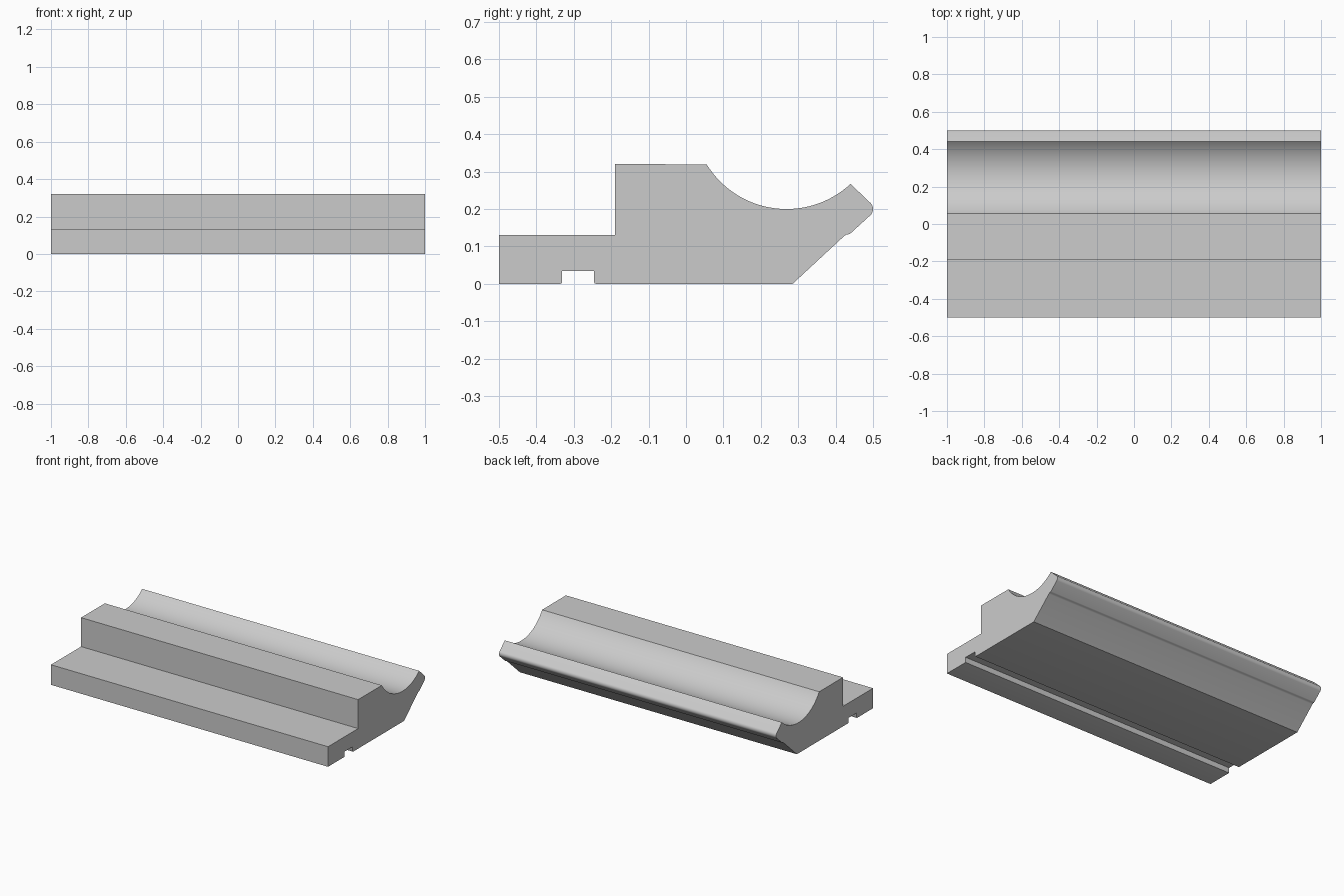
import bpy, bmesh
from math import sin, cos, radians, atan2, degrees

cube = bpy.data.objects.get("Cube")
if cube:
    bpy.data.objects.remove(cube, do_unlink=True)

grey = bpy.data.materials.new("plain grey")
grey.use_nodes = True
colour = (0.6, 0.6, 0.6, 1)
grey.diffuse_color = colour
grey.node_tree.nodes["Principled BSDF"].inputs["Base Color"].default_value = colour


def arc(cy, cz, r, start, end, steps):
    """Points along an arc in the y-z plane, angles in degrees."""
    angles = [radians(start + (end - start) * i / steps) for i in range(steps + 1)]
    return [(cy + r * cos(a), cz + r * sin(a)) for a in angles]


# Stepped base and block
profile = [(-0.5, 0), (-0.5, 0.131), (-0.19, 0.131), (-0.19, 0.32)]
# Concave cove
cy, cz, r = 0.269, 0.451, 0.251
a0 = degrees(atan2(0.32 - cz, 0.056 - cy)) + 360
a1 = degrees(atan2(0.267 - cz, 0.44 - cy)) + 360
profile += arc(cy, cz, r, a0, a1, 32)
# Rounded nose
profile += arc(0.477, 0.2, 0.023, 42, -45, 10)
# Small ledge under the nose and sloping back
profile += [(0.441, 0.136), (0.437, 0.133), (0.429, 0.132), (0.422, 0.127), (0.285, 0)]
# Underside groove with eased edges
profile += [(-0.24, 0), (-0.244, 0.001), (-0.246, 0.005), (-0.246, 0.034),
            (-0.331, 0.034), (-0.331, 0.005), (-0.333, 0.001), (-0.337, 0)]

# Extrude the cross-section along the length
bm = bmesh.new()
end = bm.faces.new([bm.verts.new((-1, y, z)) for y, z in profile])
result = bmesh.ops.extrude_face_region(bm, geom=[end])
moved = [v for v in result["geom"] if isinstance(v, bmesh.types.BMVert)]
bmesh.ops.translate(bm, verts=moved, vec=(2, 0, 0))
bmesh.ops.recalc_face_normals(bm, faces=bm.faces)
mesh = bpy.data.meshes.new("cove_moulding")
bm.to_mesh(mesh)
bm.free()
mesh.materials.append(grey)

moulding = bpy.data.objects.new("cove_moulding", mesh)
bpy.context.collection.objects.link(moulding)
bpy.ops.object.select_all(action="DESELECT")
moulding.select_set(True)
bpy.context.view_layer.objects.active = moulding
bpy.ops.object.shade_smooth_by_angle(angle=radians(30))
